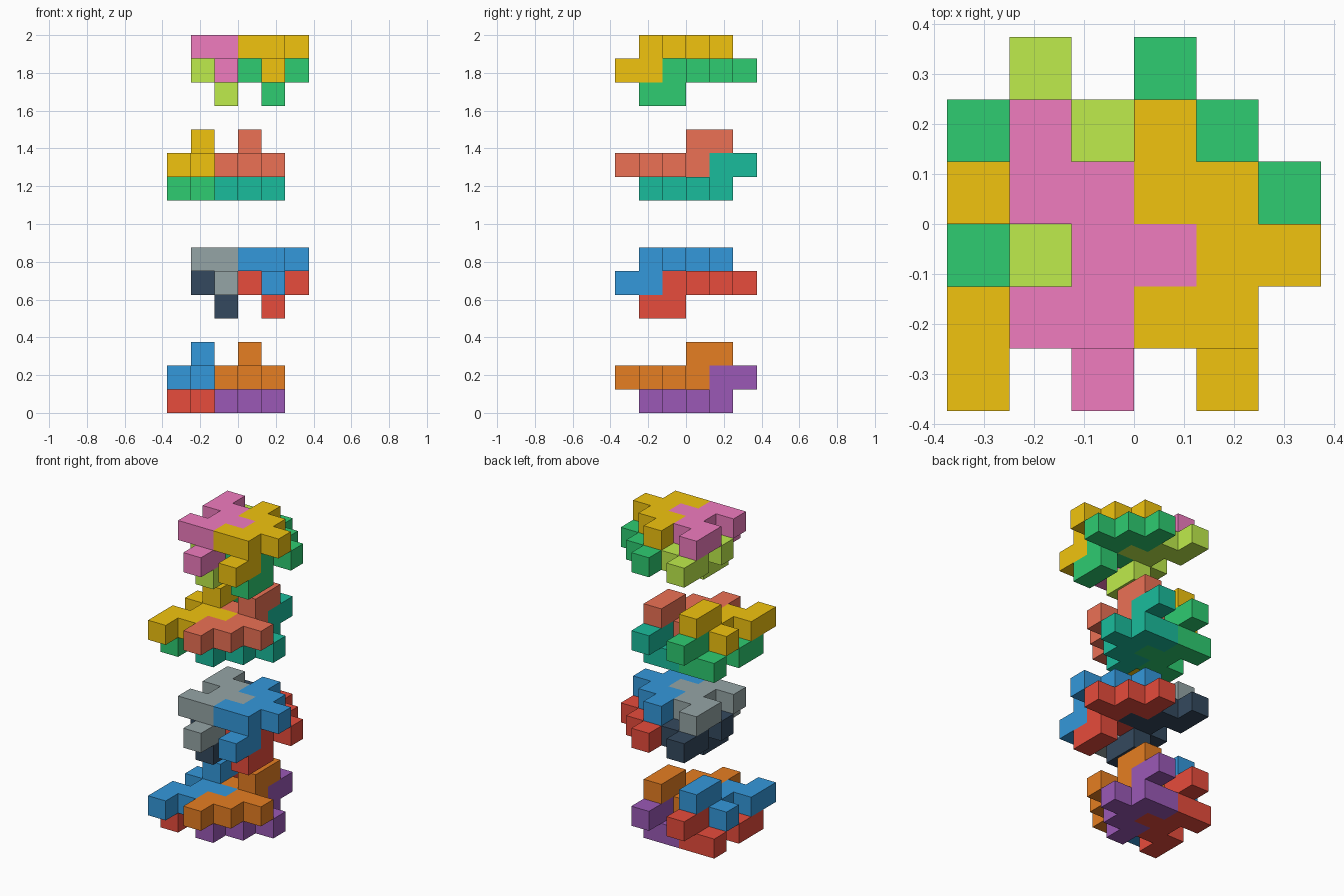
import bpy, bmesh
from mathutils import Vector

if "Cube" in bpy.data.objects:
    bpy.data.objects.remove(bpy.data.objects["Cube"])

U = 0.125  # cell size

# One nine-cell puzzle piece: seven flat cells plus a two-cell hook hanging one layer below
FLAT = [(0, 4), (0, 3), (1, 3), (1, 2), (2, 2), (0, 1), (1, 1)]
HOOK = [(1, 1), (1, 0)]
PIECE = [(x, y, 0) for x, y in FLAT] + [(x, y, -1) for x, y in HOOK]
FLIPPED = [(x, 4 - y, -z) for x, y, z in PIECE]

DIRS = [Vector(d) for d in ((1, 0, 0), (-1, 0, 0), (0, 1, 0), (0, -1, 0), (0, 0, 1), (0, 0, -1))]


def material(name, hexcode):
    rgb = [int(hexcode[i:i + 2], 16) / 255 for i in (0, 2, 4)]
    lin = [c / 12.92 if c <= 0.04045 else ((c + 0.055) / 1.055) ** 2.4 for c in rgb]
    m = bpy.data.materials.get(name) or bpy.data.materials.new(name)
    m.diffuse_color = (*lin, 1)
    m.use_nodes = True
    m.node_tree.nodes["Principled BSDF"].inputs["Base Color"].default_value = m.diffuse_color
    return m


def add_piece(name, cells, offset, mat):
    """Outer skin of a set of unit cells."""
    cells = {tuple(a + b for a, b in zip(c, offset)) for c in cells}
    bm = bmesh.new()
    for c in cells:
        centre = Vector(c) + Vector((0.5, 0.5, 0.5))
        for d in DIRS:
            if tuple(int(a + b) for a, b in zip(c, d)) in cells:
                continue
            s = Vector((d.y, d.z, d.x))
            t = d.cross(s)
            quad = [centre + (d + s * a + t * b) / 2 for a, b in ((-1, -1), (1, -1), (1, 1), (-1, 1))]
            bm.faces.new([bm.verts.new(((p.x - 3) * U, (p.y - 3) * U, p.z * U)) for p in quad])
    bmesh.ops.remove_doubles(bm, verts=bm.verts, dist=1e-4)
    bmesh.ops.recalc_face_normals(bm, faces=bm.faces)
    me = bpy.data.meshes.new(name)
    bm.to_mesh(me)
    bm.free()
    me.materials.append(mat)
    bpy.context.collection.objects.link(bpy.data.objects.new(name, me))


COLORS = {
    "blue": "3498db", "orange": "e67e22", "red": "e74c3c", "purple": "9b59b6",
    "grey": "95a5a6", "dark": "34495e", "yellow": "f1c40f", "salmon": "ec7155",
    "green": "2ecc71", "teal": "1abc9c", "pink": "f07cbf", "lime": "bfec4c",
}

# Clusters: shape, start column, layer of upper flat part, colours (upper pair, lower pair)
CLUSTERS = [
    ("bottom", FLIPPED, 0, 1, ("blue", "orange", "red", "purple")),
    ("lower_middle", PIECE, 1, 6, ("grey", "blue", "dark", "red")),
    ("upper_middle", FLIPPED, 0, 10, ("yellow", "salmon", "green", "teal")),
    ("top", PIECE, 1, 15, ("pink", "yellow", "lime", "green")),
]

# Four interlocking copies per cluster: step two cells in x, and one back and down
STEPS = [(0, 0, 0), (2, 0, 0), (0, 1, -1), (2, 1, -1)]
for label, shape, col, layer, colors in CLUSTERS:
    for color, (dx, dy, dz) in zip(colors, STEPS):
        add_piece(f"{label}_{color}_piece", shape, (col + dx, dy, layer + dz),
                  material(color, COLORS[color]))
